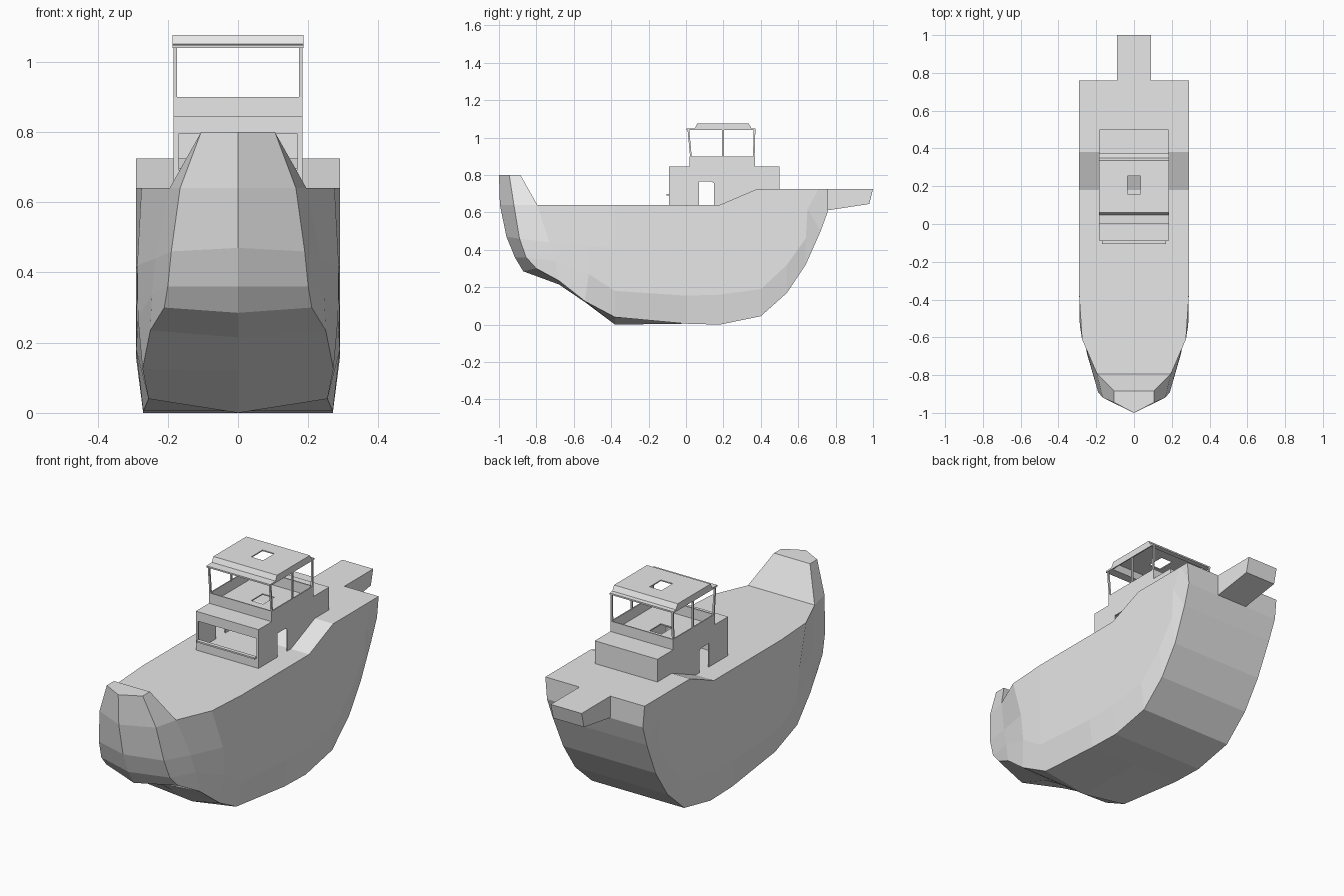
import bpy
import bmesh
from mathutils import Vector

if "Cube" in bpy.data.objects:
    bpy.data.objects.remove(bpy.data.objects["Cube"])

grey = bpy.data.materials.new("light_grey")
grey.use_nodes = True
COLOUR = (0.8, 0.8, 0.8, 1)
grey.diffuse_color = COLOUR
grey.node_tree.nodes["Principled BSDF"].inputs["Base Color"].default_value = COLOUR


def finish(name, bm, mirror=False):
    bmesh.ops.recalc_face_normals(bm, faces=bm.faces)
    mesh = bpy.data.meshes.new(name)
    bm.to_mesh(mesh)
    bm.free()
    mesh.materials.append(grey)
    obj = bpy.data.objects.new(name, mesh)
    bpy.context.collection.objects.link(obj)
    if mirror:
        obj.modifiers.new("mirror", 'MIRROR')
    return obj


def solid(name, rings, offset, mirror=False):
    """Extrude an outline (or the frame between two outlines) by offset."""
    bm = bmesh.new()
    loops = [[bm.verts.new(p) for p in ring] for ring in rings]
    if len(loops) == 1:
        bm.faces.new(loops[0])
    else:
        outer, inner = loops
        for i in range(len(outer)):
            j = (i + 1) % len(outer)
            bm.faces.new((outer[i], outer[j], inner[j], inner[i]))
    geom = bmesh.ops.extrude_face_region(bm, geom=bm.faces[:], use_keep_orig=True)["geom"]
    bmesh.ops.translate(bm, vec=offset, verts=[v for v in geom if isinstance(v, bmesh.types.BMVert)])
    return finish(name, bm, mirror)


def rect(a0, a1, b0, b1):
    return [(a0, b0), (a1, b0), (a1, b1), (a0, b1)]


def side_profile(name, points, x0, x1, mirror=False):
    return solid(name, [[(x0, y, z) for y, z in points]], (x1 - x0, 0, 0), mirror)


def flat_frame(name, outer, inner, z, thick):
    return solid(name, [[(x, y, z) for x, y in r] for r in (outer, inner)], (0, 0, thick))


# Hull ribs: each runs from deck edge down to the bottom edge, then the keel
BEAM = 0.29
bow = [
    [(0, -1, .8), (0, -.995, .64), (0, -.96, .47), (0, -.915, .36), (0, -.87, .285)],
    [(.105, -.945, .8), (.165, -.92, .64), (.19, -.89, .46), (.2, -.855, .36), (.21, -.8, .3)],
    [(.105, -.885, .8), (.195, -.795, .64), (.235, -.73, .44), (.245, -.7, .34), (.25, -.68, .235)],
    [(.275, -.61, .64), (.275, -.61, .64), (.287, -.535, .42), (.285, -.52, .27), (.272, -.54, .125)],
]
keel = [(-.87, .285), (-.87, .285), (-.68, .215), (-.54, .12)]
# deck edge, chine and bottom edge as (y, z), with the bottom half width
body = [
    ((-.38, .64), (-.38, .18), (-.38, .04), .255),
    ((0, .64), (0, .155), (0, .005), .27),
    ((.18, .64), (.18, .16), (.18, 0), .27),
    ((.38, .725), (.4, .19), (.4, .045), .27),
    ((.5, .725), (.54, .32), (.54, .17), .27),
    ((.6, .725), (.64, .46), (.64, .32), .27),
    ((.67, .725), (.65, .62), (.72, .5), .275),
    ((.71, .725), (.71, .725), (.76, .61), .28),
    ((.76, .725), (.76, .725), (.76, .725), BEAM),
]
ribs = [rib + [(0, *k)] for rib, k in zip(bow, keel)]
step = list(ribs[2])
step[0] = step[1]
ribs.insert(3, step)
for deck, chine, bottom, width in body:
    top, low = Vector((BEAM, *deck)), Vector((BEAM, *chine))
    base = 0 if deck[0] < 0 else bottom[1]
    ribs.append([top, top, top.lerp(low, .5), low, (width, *bottom), (0, bottom[0], base)])

bm = bmesh.new()
known = {}


def vertex(p):
    key = tuple(round(c, 4) for c in p)
    if key not in known:
        known[key] = bm.verts.new(key)
    return known[key]


columns = [[vertex(p) for p in [(0, rib[0][1], rib[0][2])] + list(rib)] for rib in ribs]
for a, b in zip(columns, columns[1:]):
    for i in range(len(a) - 1):
        corners = list(dict.fromkeys((a[i], b[i], b[i + 1], a[i + 1])))
        if len(corners) > 2:
            bm.faces.new(corners)
hull = finish("hull", bm, mirror=True)

# Stern platform
side_profile("stern_platform", [(.75, .61), (.98, .645), (1, .725), (.75, .725)], -.09, .09)

# Cabin walls, with doorways open to the deck
W, T = .183, .006
side_profile("cabin_side_wall", [
    (-.09, .64), (.07, .64), (.07, .765), (.135, .765), (.15, .755), (.15, .64), (.5, .64),
    (.5, .845), (.37, .845), (.37, .9), (.02, .9), (.02, .845), (-.09, .845)], W - T, W, True)
solid("cabin_front_wall", [[(x, -.09, z) for x, z in r] for r in
      (rect(-W, W, .64, .845), rect(-.17, .17, .69, .795))], (0, T, 0))
side_profile("cabin_back_wall", rect(.5 - T, .5, .7, .845), -W, W)
side_profile("front_window_sill", rect(-.105, -.085, .69, .698), -.17, .17)

# Upper deck with hatch, and its low front and back walls
hatch = rect(-.035, .035, .16, .255)
flat_frame("upper_deck", rect(-W, W, -.09, .5), hatch, .839, T)
for name, y in (("bridge_front_wall", .02), ("bridge_back_wall", .364)):
    side_profile(name, rect(y, y + T, .84, .9), -W, W)

# Window posts
for name, low, high in (("front_post", .022, .008), ("middle_post", .193, .193), ("back_post", .358, .362)):
    side_profile(name, [(low, .895), (low + .009, .895), (high + .009, 1.045), (high, 1.045)], .174, W, True)

# Roof with sloping front and back edges and a hatch
R = .186
flat_frame("roof_top", rect(-R, R, .06, .335), hatch, 1.07, T)
side_profile("roof_front_edge", [(.003, 1.04), (.05, 1.04), (.064, 1.07), (.06, 1.076), (.047, 1.05), (.003, 1.048)], -R, R)
side_profile("roof_back_edge", [(.372, 1.04), (.345, 1.04), (.331, 1.07), (.335, 1.076), (.35, 1.05), (.372, 1.048)], -R, R)
side_profile("roof_side_edge", [(.003, 1.04), (.372, 1.04), (.35, 1.05), (.335, 1.076), (.06, 1.076), (.047, 1.05)], R - T, R, True)
